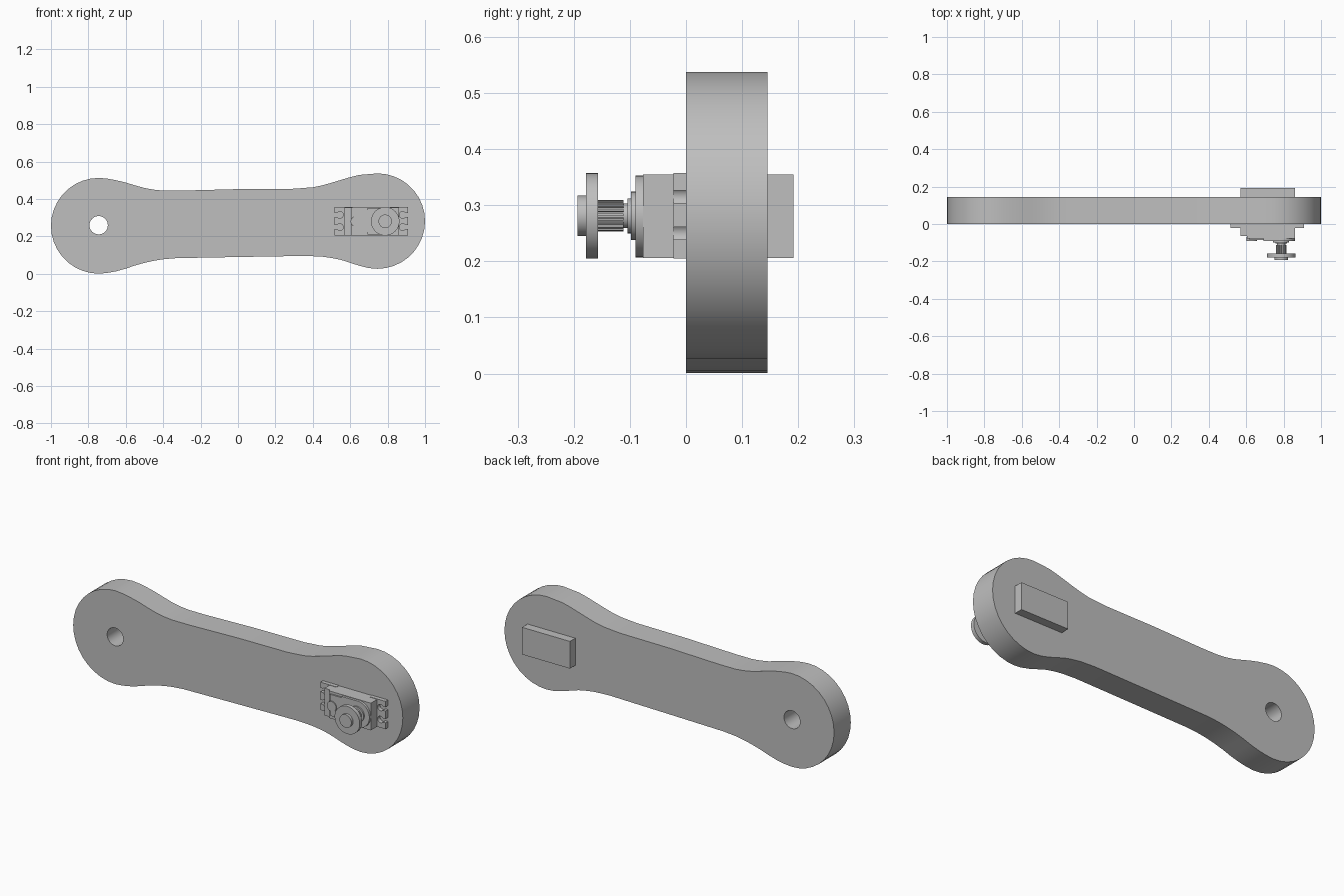
import bpy, bmesh, math

if "Cube" in bpy.data.objects:
    bpy.data.objects.remove(bpy.data.objects["Cube"])

grey = bpy.data.materials.new("plain_grey")
grey.diffuse_color = (0.52, 0.52, 0.52, 1)
grey.use_nodes = True
grey.node_tree.nodes["Principled BSDF"].inputs["Base Color"].default_value = grey.diffuse_color


def prism(name, pts, y0, y1):
    """Extrude an x-z outline from y0 to y1."""
    bm = bmesh.new()
    face = bm.faces.new([bm.verts.new((x, y0, z)) for x, z in pts])
    ext = bmesh.ops.extrude_face_region(bm, geom=[face])
    moved = [v for v in ext["geom"] if isinstance(v, bmesh.types.BMVert)]
    bmesh.ops.translate(bm, verts=moved, vec=(0, y1 - y0, 0))
    bmesh.ops.recalc_face_normals(bm, faces=bm.faces)
    mesh = bpy.data.meshes.new(name)
    bm.to_mesh(mesh)
    bm.free()
    ob = bpy.data.objects.new(name, mesh)
    bpy.context.collection.objects.link(ob)
    mesh.materials.append(grey)
    return ob


def arc(cx, cz, r, a0, a1, n):
    angles = [math.radians(a0 + (a1 - a0) * i / n) for i in range(n + 1)]
    return [(cx + r * math.cos(a), cz + r * math.sin(a)) for a in angles]


def box(name, x0, x1, z0, z1, y0, y1):
    return prism(name, [(x0, z0), (x1, z0), (x1, z1), (x0, z1)], y0, y1)


def disc(name, cx, cz, r, y0, y1, n=40):
    return prism(name, arc(cx, cz, r, 0, 360, n)[:-1], y0, y1)


def activate(ob):
    bpy.ops.object.select_all(action='DESELECT')
    ob.select_set(True)
    bpy.context.view_layer.objects.active = ob


# Arm: two round lobes joined by a slim waist
outline = arc(-0.744, 0.257, 0.256, 80, 280, 20)
outline += [(-0.65, 0.014), (-0.6, 0.028), (-0.55, 0.045), (-0.5, 0.059), (-0.45, 0.07),
            (-0.4, 0.078), (-0.33, 0.084), (0, 0.09), (0.36, 0.096), (0.45, 0.092),
            (0.5, 0.085), (0.55, 0.075), (0.6, 0.059), (0.65, 0.043)]
outline += arc(0.745, 0.282, 0.255, -100, 100, 20)
outline += [(0.65, 0.529), (0.6, 0.517), (0.55, 0.502), (0.5, 0.487), (0.45, 0.473),
            (0.4, 0.463), (0.3, 0.455), (0, 0.453), (-0.3, 0.445), (-0.4, 0.445),
            (-0.45, 0.45), (-0.5, 0.459), (-0.55, 0.473), (-0.6, 0.488), (-0.65, 0.5)]
arm = prism("arm", outline, 0, 0.145)

# Pivot hole through the arm
cutter = disc("hole_cutter", -0.745, 0.26, 0.049, -0.1, 0.25, 32)
cutter.hide_render = True
mod = arm.modifiers.new("pivot_hole", 'BOOLEAN')
mod.object = cutter
mod.operation = 'DIFFERENCE'
mod.solver = 'EXACT'
activate(arm)
bpy.ops.object.modifier_apply(modifier=mod.name)
bpy.data.objects.remove(cutter)

# Servo case, passing through the arm
box("servo_case", 0.57, 0.86, 0.206, 0.355, -0.065, 0.192)
box("gearbox", 0.605, 0.86, 0.206, 0.355, -0.077, -0.06)
box("gearbox_lid", 0.617, 0.692, 0.225, 0.342, -0.085, -0.07)
box("gearbox_bridge", 0.692, 0.79, 0.21, 0.352, -0.09, -0.07)
disc("gear_cover", 0.787, 0.28, 0.073, -0.09, -0.07)
disc("idler_boss", 0.63, 0.28, 0.028, -0.09, -0.07, 24)

# Mounting ears with two keyhole slots at each end
for side, sign in (("left", -1), ("right", 1)):
    mid, edge = 0.7125, 0.1975
    pts = [(0.1, 0.205), (edge, 0.205)]
    for z in (0.25, 0.315):
        pts += [(edge, z - 0.011)]
        pts += arc(edge - 0.03, z, 0.018, -38, -322, 12)
        pts += [(edge, z + 0.011)]
    pts += [(edge, 0.357), (0.1, 0.357)]
    prism(side + "_mounting_ear", [(mid + sign * x, z) for x, z in pts], -0.022, 0)

# Output shaft, splined hub and horn
sx, sz = 0.787, 0.281
disc("shaft_collar", sx, sz, 0.043, -0.098, -0.085)
disc("shaft_ring", sx, sz, 0.031, -0.104, -0.09)
disc("shaft", sx, sz, 0.022, -0.115, -0.1)
teeth = []
for i in range(20):
    for k, r in ((0, 0.028), (8, 0.028), (10, 0.024), (17, 0.024)):
        a = math.radians(i * 18 + k)
        teeth.append((sx + r * math.cos(a), sz + r * math.sin(a)))
prism("splined_hub", teeth, -0.157, -0.111)
disc("horn_disc", sx, sz, 0.076, -0.178, -0.157, 48)
disc("horn_cap", sx, sz, 0.036, -0.193, -0.17)

# Smooth curved walls, crisp edges
for ob in list(bpy.context.collection.objects):
    activate(ob)
    bpy.ops.object.shade_smooth_by_angle(angle=math.radians(30))
